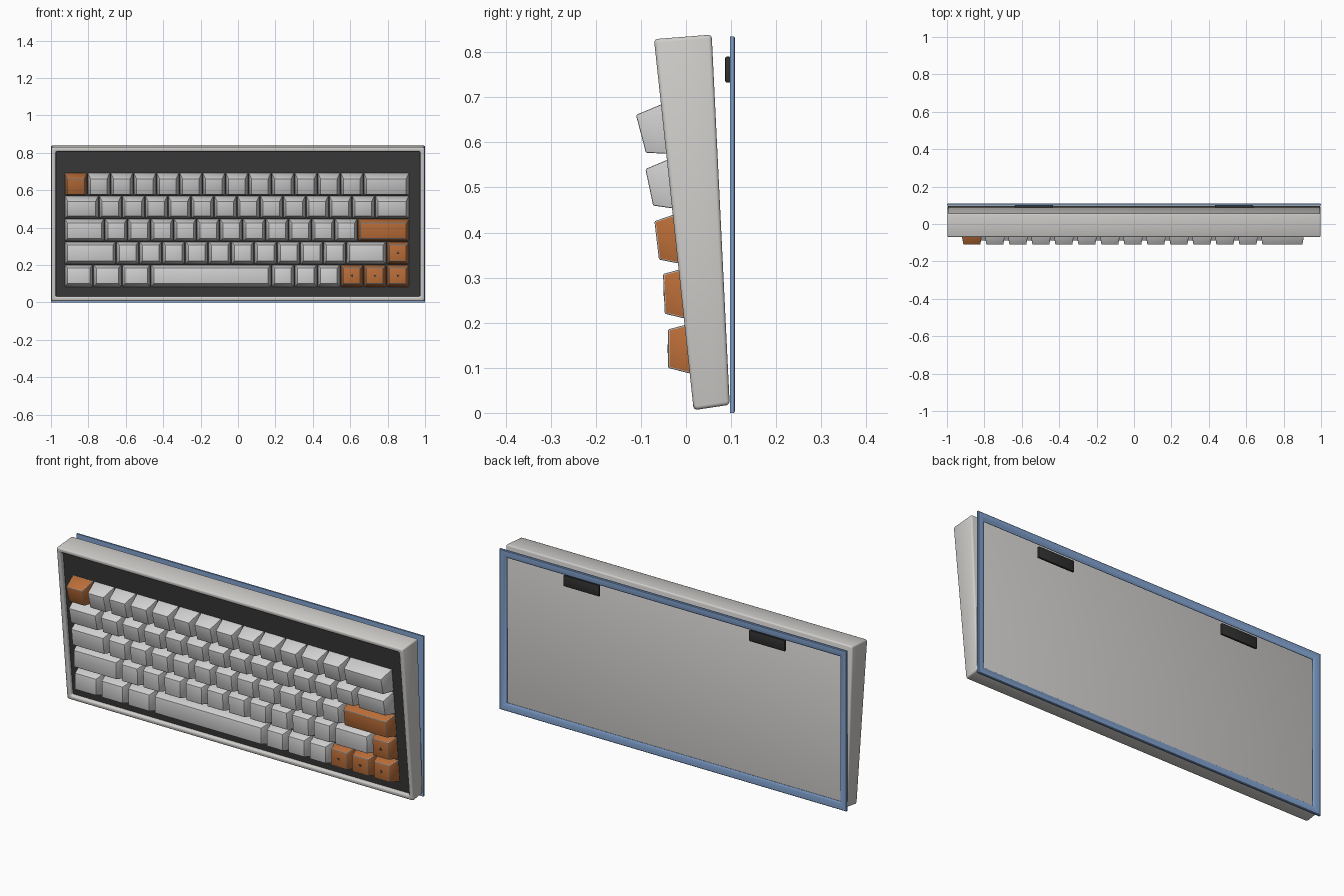
import bpy, bmesh, math
from mathutils import Vector

if "Cube" in bpy.data.objects:
    bpy.data.objects.remove(bpy.data.objects["Cube"])


def material(name, rgb):
    m = bpy.data.materials.new(name)
    m.diffuse_color = (*rgb, 1)
    m.use_nodes = True
    m.node_tree.nodes["Principled BSDF"].inputs["Base Color"].default_value = m.diffuse_color
    return m


SHELL = material("warm_light_grey", (0.63, 0.62, 0.60))
CAP = material("keycap_grey", (0.64, 0.64, 0.64))
ACCENT = material("burnt_orange", (0.50, 0.155, 0.04))
DARK = material("charcoal", (0.042, 0.042, 0.042))
RUBBER = material("rubber_black", (0.03, 0.03, 0.03))
BLUE = material("steel_blue", (0.22, 0.36, 0.62))


def finish(name, bm, mats, angle=None):
    bmesh.ops.recalc_face_normals(bm, faces=bm.faces[:])
    me = bpy.data.meshes.new(name)
    bm.to_mesh(me)
    bm.free()
    ob = bpy.data.objects.new(name, me)
    bpy.context.collection.objects.link(ob)
    for m in mats:
        me.materials.append(m)
    if angle:
        bpy.ops.object.select_all(action='DESELECT')
        ob.select_set(True)
        bpy.context.view_layer.objects.active = ob
        bpy.ops.object.shade_smooth_by_angle(angle=math.radians(angle))
    return ob


def loft(bm, a, b, mat=0):
    """Closed solid between two matching point loops."""
    va = [bm.verts.new(p) for p in a]
    vb = [bm.verts.new(p) for p in b]
    n = len(a)
    faces = [bm.faces.new(va[::-1]), bm.faces.new(vb)]
    for i in range(n):
        j = (i + 1) % n
        faces.append(bm.faces.new((va[i], va[j], vb[j], vb[i])))
    for f in faces:
        f.material_index = mat
    return faces


def prism(bm, yz, x0, x1):
    return loft(bm, [(x0, y, z) for y, z in yz], [(x1, y, z) for y, z in yz])


def bevel(bm, width, segments):
    bmesh.ops.bevel(bm, geom=bm.edges[:], offset=width, segments=segments,
                    profile=0.5, affect='EDGES')


# Wedge case with a recessed front
LOW, HIGH = Vector((0.017, 0.006)), Vector((-0.071, 0.829))
bm = bmesh.new()
prism(bm, [LOW, HIGH, (0.057, 0.839), (0.097, 0.018)], -0.998, 0.998)
bmesh.ops.recalc_face_normals(bm, faces=bm.faces[:])
front = min(bm.faces, key=lambda f: f.normal.y)
normal = front.normal.copy()
bmesh.ops.inset_region(bm, faces=[front], thickness=0.024, use_even_offset=True)
front = min(bm.faces, key=lambda f: (round(f.normal.y, 3), -f.calc_area()))
floor = bmesh.ops.extrude_discrete_faces(bm, faces=[front])["faces"][0]
bmesh.ops.translate(bm, verts=floor.verts[:], vec=normal * -0.026)
bevel(bm, 0.008, 3)
finish("case", bm, [SHELL], 50)

# Dark switch plate inside the recess
along = (HIGH - LOW).normalized()
inward = Vector((along.y, -along.x))
a, b = LOW + along * 0.023, HIGH - along * 0.023
bm = bmesh.new()
prism(bm, [a + inward * 0.019, b + inward * 0.019,
           b + inward * 0.028, a + inward * 0.028], -0.975, 0.975)
finish("switch_plate", bm, [DARK])

# Key rows, bottom to top: widths in key units, accent keys,
# and the top face as (z low, y low, z high, y high)
UNIT, LEFT = 0.123, -0.9285
ROWS = [
    ([1.25] * 3 + [5.25] + [1] * 6, (7, 8, 9), (0.100, -0.040, 0.185, -0.040)),
    ([2.25] + [1] * 10 + [1.75, 1], (12,), (0.220, -0.047, 0.308, -0.051)),
    ([1.75] + [1] * 11 + [2.25], (12,), (0.340, -0.060, 0.425, -0.070)),
    ([1.5] + [1] * 12 + [1.5], (), (0.460, -0.073, 0.541, -0.090)),
    ([1] * 13 + [2], (0,), (0.577, -0.089, 0.661, -0.111)),
]


def plate_y(z):
    return LOW.x + (HIGH.x - LOW.x) * (z - LOW.y) / (HIGH.y - LOW.y) + 0.02


def rect(x0, x1, y0, z0, y1, z1):
    return [(x0, y0, z0), (x1, y0, z0), (x1, y1, z1), (x0, y1, z1)]


for r, (widths, accents, (zl, yl, zh, yh)) in enumerate(ROWS):
    bm = bmesh.new()
    z0 = 0.082 + UNIT * r
    z1 = z0 + 0.118
    x = LEFT
    for k, w in enumerate(widths):
        x0, x1 = x + 0.0025, x + w * UNIT - 0.0025
        x += w * UNIT
        loft(bm, rect(x0, x1, plate_y(z0), z0, plate_y(z1), z1),
             rect(x0 + 0.014, x1 - 0.014, yl, zl, yh, zh), int(k in accents))
    bevel(bm, 0.003, 2)
    finish(f"key_row_{r + 1}", bm, [CAP, ACCENT], 30)

# Small arrow marks on the four direction keys
bm = bmesh.new()
for col, row, turn in ((14, 1, 90), (12, 0, 180), (13, 0, 270), (14, 0, 0)):
    zl, yl, zh, yh = ROWS[row][2]
    cx, cz, cy = LEFT + (col + 0.5) * UNIT, (zl + zh) / 2, (yl + yh) / 2
    loops = []
    for off in (0.001, -0.001):
        pts = []
        for i in range(3):
            t = math.radians(turn + 120 * i)
            dz = 0.010 * math.sin(t)
            pts.append((cx + 0.010 * math.cos(t),
                        cy + dz * (yh - yl) / (zh - zl) + off, cz + dz))
        loops.append(pts)
    loft(bm, *loops)
finish("arrow_marks", bm, [DARK])

# Thin blue rear frame: a mitred profile swept round a rectangle
PROFILE = [(0, 0.098), (0, 0.106), (0.003, 0.1085), (0.016, 0.1085),
           (0.030, 0.106), (0.040, 0.100), (0.040, 0.098)]
bm = bmesh.new()
rings = [[bm.verts.new(p) for p in
          ((i - 1, y, i), (1 - i, y, i), (1 - i, y, 0.835 - i), (i - 1, y, 0.835 - i))]
         for i, y in PROFILE]
for p in range(len(rings)):
    ra, rb = rings[p], rings[(p + 1) % len(rings)]
    for c in range(4):
        d = (c + 1) % 4
        bm.faces.new((ra[c], ra[d], rb[d], rb[c]))
finish("rear_frame", bm, [BLUE], 30)

# Two rubber feet near the top of the back
for side, name in ((-1, "left_foot"), (1, "right_foot")):
    bm = bmesh.new()
    prism(bm, [(0.087, 0.733), (0.087, 0.790), (0.099, 0.790), (0.099, 0.733)],
          side * 0.535 - 0.103, side * 0.535 + 0.103)
    bevel(bm, 0.003, 2)
    finish(name, bm, [RUBBER], 30)
